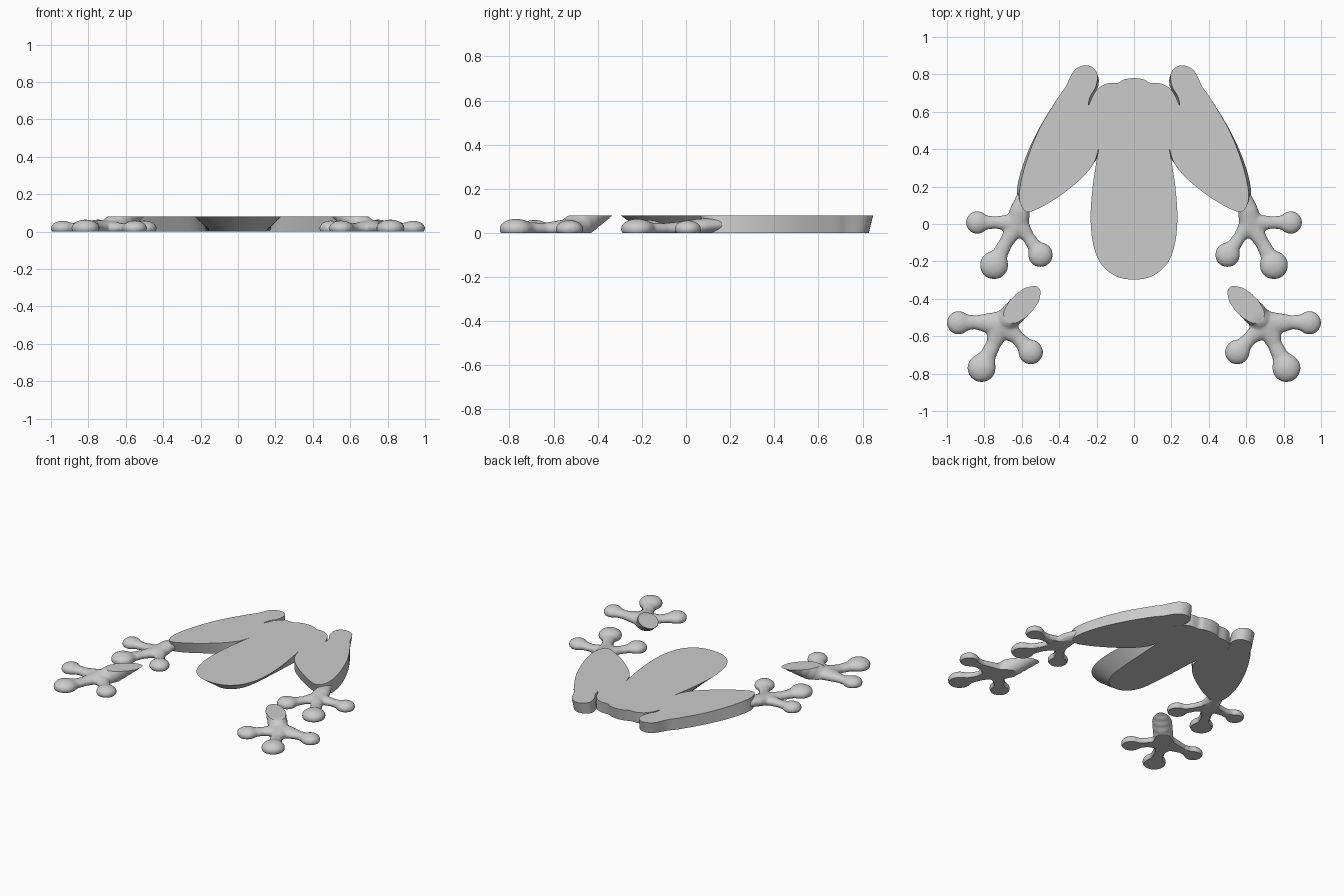
import bpy, bmesh, math
from mathutils import Vector

if "Cube" in bpy.data.objects:
    bpy.data.objects.remove(bpy.data.objects["Cube"])

TOP = 0.08
gray = bpy.data.materials.new("plain gray")
gray.diffuse_color = (0.6, 0.6, 0.6, 1)
gray.use_nodes = True
gray.node_tree.nodes["Principled BSDF"].inputs["Base Color"].default_value = gray.diffuse_color


def finish(name, bm):
    bmesh.ops.recalc_face_normals(bm, faces=bm.faces)
    mesh = bpy.data.meshes.new(name)
    bm.to_mesh(mesh)
    bm.free()
    mesh.materials.append(gray)
    ob = bpy.data.objects.new(name, mesh)
    bpy.context.collection.objects.link(ob)
    bpy.ops.object.select_all(action='DESELECT')
    ob.select_set(True)
    bpy.context.view_layer.objects.active = ob
    bpy.ops.object.shade_smooth_by_angle(angle=math.radians(35))
    return ob


def smooth_loop(pts, steps=5):
    """Closed Catmull-Rom curve through the points."""
    out, n = [], len(pts)
    for i in range(n):
        a, b, c, d = (Vector(pts[(i + k) % n]) for k in (-1, 0, 1, 2))
        for s in range(steps):
            t = s / steps
            out.append(0.5 * (2 * b + (c - a) * t + (2 * a - 5 * b + 4 * c - d) * t * t
                              + (3 * b - a - 3 * c + d) * t ** 3))
    return out


# Torso and thighs: half outline as x, y of the top edge and the shift of the bottom edge
rump = [(0, .78, 0, -.015), (.055, .772, 0, -.015), (.085, .755, 0, -.012),
        (.14, .752, 0, -.01), (.185, .73, 0, -.005), (.215, .695, 0, 0), (.243, .635, -.005, 0)]
thigh = [(.235, .68, -.012, 0), (.204, .735, -.012, 0), (.196, .80, -.004, -.01),
         (.225, .84, 0, -.018), (.275, .846, 0, -.02), (.325, .815, -.005, -.018),
         (.365, .735, 0, -.01), (.41, .67, 0, 0), (.505, .51, .003, 0), (.57, .35, .012, 0),
         (.607, .21, .015, 0), (.61, .12, .008, .01), (.575, .065, 0, .03),
         (.50, .088, -.01, .035), (.39, .155, -.015, .035), (.28, .245, -.02, .03),
         (.215, .325, -.02, .03)]
belly = [(.19, .40, -.02, .02), (.205, .31, -.045, .015), (.223, .18, -.07, .01),
         (.232, .03, -.09, .02), (.218, -.11, -.09, .05), (.175, -.215, -.08, .08),
         (.095, -.28, -.045, .105), (0, -.297, 0, .11)]
half = rump + thigh + belly
outline = half + [(-x, y, -dx, dy) for x, y, dx, dy in half[-2:0:-1]]
top = smooth_loop([(x, y, TOP) for x, y, dx, dy in outline])
bottom = smooth_loop([(x + dx, y + dy, 0) for x, y, dx, dy in outline])
bm = bmesh.new()
upper = [bm.verts.new(p) for p in top]
lower = [bm.verts.new(p) for p in bottom]
for i in range(len(upper)):
    j = (i + 1) % len(upper)
    bm.faces.new((lower[i], lower[j], upper[j], upper[i]))
bm.faces.new(upper)
bm.faces.new(lower[::-1])
finish("torso_and_thighs", bm)

# One unit ball, copied as plain lists wherever a limb needs it
bm = bmesh.new()
bmesh.ops.create_uvsphere(bm, u_segments=16, v_segments=10, radius=1)
bm.verts.index_update()
BALL_V = [tuple(v.co) for v in bm.verts]
BALL_F = [[v.index for v in f.verts] for f in bm.faces]
bm.free()


def limb(verts, faces, path, flat, steps=7):
    """Chain of balls along (x, y, z, radius) stations; flat ones lie low like toes."""
    for a, b in zip(path, path[1:]):
        for s in range(steps + 1):
            x, y, z, r = Vector(a).lerp(Vector(b), s / steps)
            rz = 0.5 * r + 0.008 if flat else r
            base = len(verts)
            verts += [(x + r * u, y + r * v, z + rz * w) for u, v, w in BALL_V]
            faces += [[base + i for i in f] for f in BALL_F]


def feet(name, palm, toes, leg, leg_flat):
    verts, faces = [], []
    for neck, tip in toes:
        limb(verts, faces, [(palm[0], palm[1], .02, palm[2]), (neck[0], neck[1], .018, neck[2]),
                            (neck[0] * .4 + tip[0] * .6, neck[1] * .4 + tip[1] * .6, .018, neck[2] * 1.15),
                            (tip[0], tip[1], .018, tip[2])], True, 5)
    limb(verts, faces, leg, leg_flat, 9)
    mesh = bpy.data.meshes.new(name + "_balls")
    mesh.from_pydata(verts, [], faces)
    tmp = bpy.data.objects.new(name + "_balls", mesh)
    bpy.context.collection.objects.link(tmp)
    # Fuse the balls into one soft skin
    fuse = tmp.modifiers.new("fuse", 'REMESH')
    fuse.mode, fuse.voxel_size = 'VOXEL', 0.008
    soft = tmp.modifiers.new("soften", 'SMOOTH')
    soft.factor, soft.iterations = 0.5, 6
    dg = bpy.context.evaluated_depsgraph_get()
    bm = bmesh.new()
    bm.from_mesh(tmp.evaluated_get(dg).to_mesh())
    bpy.data.objects.remove(tmp)
    # Slice flat at the ground and at the top
    for z, n in ((0, -1), (TOP, 1)):
        bmesh.ops.bisect_plane(bm, geom=bm.verts[:] + bm.edges[:] + bm.faces[:], dist=1e-5,
                               plane_co=(0, 0, z), plane_no=(0, 0, n), clear_outer=True)
        rim = [e for e in bm.edges if e.is_boundary]
        if rim:
            bmesh.ops.edgeloop_fill(bm, edges=rim)
    # Right foot and its mirrored left twin
    twin = bm.copy()
    for v in twin.verts:
        v.co.x = -v.co.x
    finish(name + "_right", bm)
    finish(name + "_left", twin)


hind_toes = [((.74, .008, .034), (.838, .008, .062)),
             ((.685, -.10, .038), (.748, -.22, .077)),
             ((.565, -.07, .034), (.50, -.165, .067))]
front_toes = [((.845, -.525, .038), (.938, -.528, .064)),
              ((.75, -.64, .040), (.815, -.77, .077)),
              ((.625, -.605, .038), (.552, -.685, .067))]
ankle = [(.62, .02, .02, .06), (.61, .07, .03, .055), (.585, .14, .035, .045)]
forearm = [(.70, -.535, -.005, .066), (.45, -.28, .205, .066)]
feet("hind_foot", (.62, .005, .055), hind_toes, ankle, True)
feet("front_foot", (.715, -.535, .07), front_toes, forearm, False)
